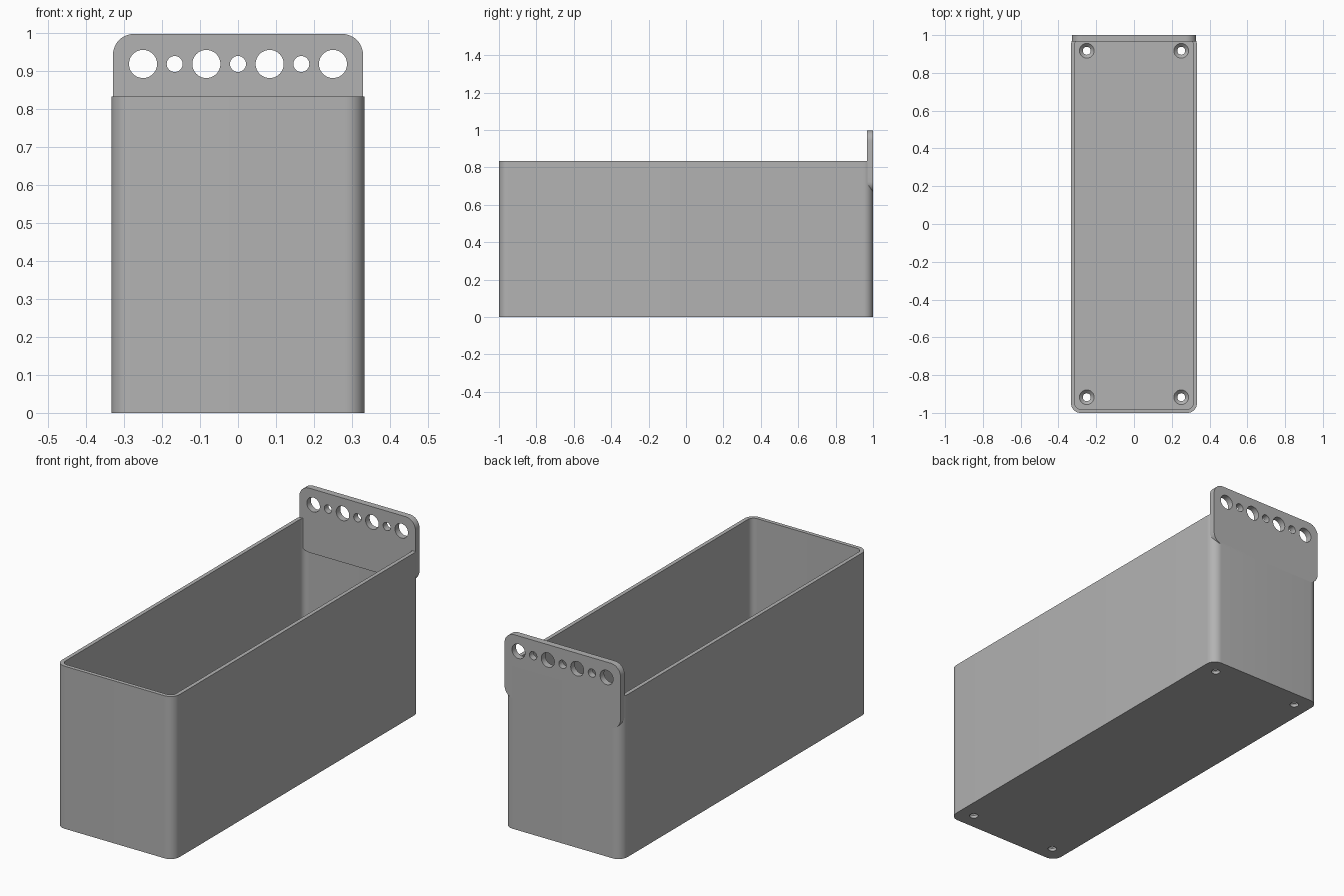
import bpy, bmesh, math
from mathutils import Matrix

cube = bpy.data.objects.get("Cube")
if cube:
    bpy.data.objects.remove(cube)

grey = bpy.data.materials.new("plain grey")
grey.use_nodes = True
COLOUR = (0.45, 0.45, 0.45, 1)
grey.diffuse_color = COLOUR
grey.node_tree.nodes["Principled BSDF"].inputs["Base Color"].default_value = COLOUR

WIDTH, LENGTH, HEIGHT = 0.333, 1.0, 0.833   # half width, half length, height
WALL, FLOOR = 0.02, 0.033
PLATE_FRONT, PLATE_LOW, PLATE_TOP = 0.967, 0.667, 0.997


def make(name, bm):
    bmesh.ops.recalc_face_normals(bm, faces=bm.faces)
    mesh = bpy.data.meshes.new(name)
    bm.to_mesh(mesh)
    bm.free()
    mesh.materials.append(grey)
    obj = bpy.data.objects.new(name, mesh)
    bpy.context.collection.objects.link(obj)
    return obj


def rounded_block(name, hx, hy, radius, low, high, matrix=Matrix()):
    """Rounded rectangle in the local xy plane, extruded from low to high."""
    bm = bmesh.new()
    ring = []
    steps = 10
    for q, (sx, sy) in enumerate([(1, 1), (-1, 1), (-1, -1), (1, -1)]):
        for i in range(steps + 1):
            a = (q + i / steps) * math.pi / 2
            ring.append(bm.verts.new((sx * (hx - radius) + radius * math.cos(a),
                                      sy * (hy - radius) + radius * math.sin(a), low)))
    face = bm.faces.new(ring)
    top = bmesh.ops.extrude_face_region(bm, geom=[face])["geom"]
    bmesh.ops.translate(bm, vec=(0, 0, high - low),
                        verts=[v for v in top if isinstance(v, bmesh.types.BMVert)])
    bm.transform(matrix)
    return make(name, bm)


def cone_cutter(matrix, r1, r2, depth):
    bm = bmesh.new()
    bmesh.ops.create_cone(bm, cap_ends=True, segments=40, radius1=r1, radius2=r2,
                          depth=depth, matrix=matrix)
    return make("hole_cutter", bm)


def cut(obj, cutters):
    for cutter in cutters:
        mod = obj.modifiers.new("cut", "BOOLEAN")
        mod.operation = "DIFFERENCE"
        mod.solver = "EXACT"
        mod.object = cutter
    graph = bpy.context.evaluated_depsgraph_get()
    mesh = bpy.data.meshes.new_from_object(obj.evaluated_get(graph))
    obj.modifiers.clear()
    obj.data = mesh
    for cutter in cutters:
        bpy.data.objects.remove(cutter)


# Open bin with rounded upright corners and countersunk screw holes in the floor
bin_body = rounded_block("bin_body", WIDTH, LENGTH, 0.05, 0, HEIGHT)
cutters = [rounded_block("cavity_cutter", WIDTH - WALL, LENGTH - WALL, 0.03, FLOOR, HEIGHT + 0.1)]
for x in (-0.25, 0.25):
    for y in (-0.917, 0.917):
        cutters.append(cone_cutter(Matrix.Translation((x, y, 0)), 0.021, 0.021, 0.2))
        cutters.append(cone_cutter(Matrix.Translation((x, y, FLOOR - 0.008)), 0.018, 0.044, 0.026))
cut(bin_body, cutters)

# Upright mounting plate on the back, with a row of alternating holes
upright = Matrix.Rotation(math.pi / 2, 4, "X")
mid = (PLATE_LOW + PLATE_TOP) / 2
plate = rounded_block("mounting_plate", 0.329, (PLATE_TOP - PLATE_LOW) / 2, 0.055,
                      -LENGTH, -PLATE_FRONT, Matrix.Translation((0, 0, mid)) @ upright)
cutters = []
for i in range(-3, 4):
    radius = 0.037 if i % 2 else 0.021
    place = Matrix.Translation((i * 0.0833, LENGTH, 0.918)) @ upright
    cutters.append(cone_cutter(place, radius, radius, 0.2))
cut(plate, cutters)

# Smooth rounded corners, crisp rims
bpy.ops.object.select_all(action="DESELECT")
for obj in (bin_body, plate):
    obj.select_set(True)
    bpy.context.view_layer.objects.active = obj
bpy.ops.object.shade_smooth_by_angle(angle=math.radians(30))
